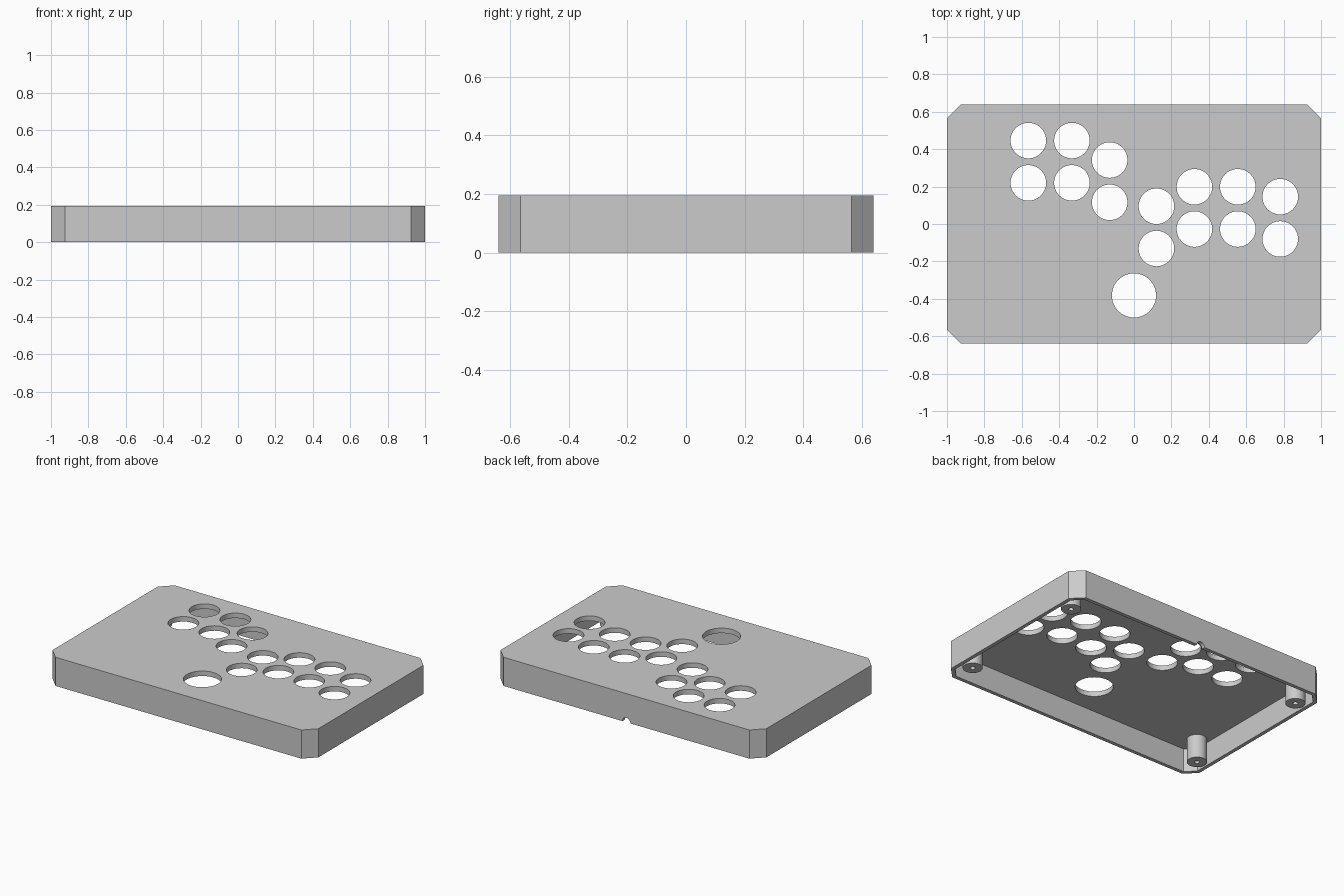
import bpy
import bmesh
import math
from mathutils import Matrix, Vector

if "Cube" in bpy.data.objects:
    bpy.data.objects.remove(bpy.data.objects["Cube"])

HALF_X, HALF_Y, HEIGHT = 1.0, 0.64, 0.195
CHAMFER, WALL, LID = 0.075, 0.025, 0.034

grey = bpy.data.materials.new("plain_grey")
grey.use_nodes = True
grey.diffuse_color = (0.6, 0.6, 0.6, 1)
grey.node_tree.nodes["Principled BSDF"].inputs["Base Color"].default_value = grey.diffuse_color


def make_object(name, bm):
    bmesh.ops.recalc_face_normals(bm, faces=bm.faces)
    mesh = bpy.data.meshes.new(name)
    bm.to_mesh(mesh)
    bm.free()
    mesh.materials.append(grey)
    obj = bpy.data.objects.new(name, mesh)
    bpy.context.collection.objects.link(obj)
    return obj


def chamfered_slab(name, hx, hy, c, z0, z1):
    bm = bmesh.new()
    outline = []
    for sx, sy in ((1, 1), (-1, 1), (-1, -1), (1, -1)):
        pair = [(sx * hx, sy * (hy - c)), (sx * (hx - c), sy * hy)]
        outline += pair if sx * sy > 0 else pair[::-1]
    base = bm.faces.new([bm.verts.new((x, y, z0)) for x, y in outline])
    top = bmesh.ops.extrude_face_region(bm, geom=[base])["geom"]
    verts = [v for v in top if isinstance(v, bmesh.types.BMVert)]
    bmesh.ops.translate(bm, verts=verts, vec=(0, 0, z1 - z0))
    return make_object(name, bm)


def add_cylinder(bm, centre, radius, depth, turn=Matrix.Identity(4)):
    bmesh.ops.create_cone(bm, cap_ends=True, segments=64, radius1=radius, radius2=radius,
                          depth=depth, matrix=Matrix.Translation(centre) @ turn)


def cut(target, cutter):
    cutter.hide_render = True
    mod = target.modifiers.new("cut", "BOOLEAN")
    mod.operation, mod.solver, mod.object = "DIFFERENCE", "EXACT", cutter
    bpy.context.view_layer.update()
    graph = bpy.context.evaluated_depsgraph_get()
    result = bpy.data.meshes.new_from_object(target.evaluated_get(graph))
    target.modifiers.clear()
    target.data = result
    bpy.data.objects.remove(cutter)


def smooth(obj):
    bpy.ops.object.select_all(action="DESELECT")
    obj.select_set(True)
    bpy.context.view_layer.objects.active = obj
    bpy.ops.object.shade_smooth_by_angle(angle=math.radians(30))


# Open-bottomed case with chamfered corners
case = chamfered_slab("case", HALF_X, HALF_Y, CHAMFER, 0, HEIGHT)
inner_chamfer = CHAMFER - WALL * (2 - math.sqrt(2))
cut(case, chamfered_slab("cavity", HALF_X - WALL, HALF_Y - WALL, inner_chamfer,
                         -0.1, HEIGHT - LID))

# Button holes: pairs in columns (x, upper y), plus the large thumb hole
holes = bmesh.new()
columns = [(-0.565, 0.446), (-0.332, 0.446), (-0.13, 0.342), (0.12, 0.095),
           (0.323, 0.199), (0.555, 0.199), (0.782, 0.146)]
for x, y in columns:
    for row in (0, 1):
        add_cylinder(holes, (x, y - 0.226 * row, HEIGHT), 0.095, 0.15)
add_cylinder(holes, (0, -0.382, HEIGHT), 0.118, 0.15)

# Cable notch in the lower edge of the back wall
add_cylinder(holes, (0, HALF_Y, 0), 0.03, 0.15, Matrix.Rotation(math.pi / 2, 4, "X"))
cut(case, make_object("hole_cutters", holes))
smooth(case)

# Screw posts: a lathed profile with a blind pilot hole
profile = [(0, 0.12), (0.016, 0.12), (0.016, 0), (0.062, 0), (0.062, HEIGHT - LID + 0.005)]
for side, sx in (("right", -1), ("left", 1)):
    for end, sy in (("front", -1), ("back", 1)):
        bm = bmesh.new()
        verts = [bm.verts.new((r, 0, z)) for r, z in profile]
        edges = [bm.edges.new(pair) for pair in zip(verts, verts[1:])]
        bmesh.ops.spin(bm, geom=verts + edges, cent=(0, 0, 0), axis=(0, 0, 1),
                       angle=math.tau, steps=40, use_merge=True)
        bmesh.ops.remove_doubles(bm, verts=bm.verts, dist=0.0001)
        bmesh.ops.holes_fill(bm, edges=bm.edges, sides=0)
        bmesh.ops.translate(bm, verts=bm.verts, vec=Vector((sx * 0.902, sy * 0.472, 0)))
        smooth(make_object(f"screw_post_{end}_{side}", bm))
